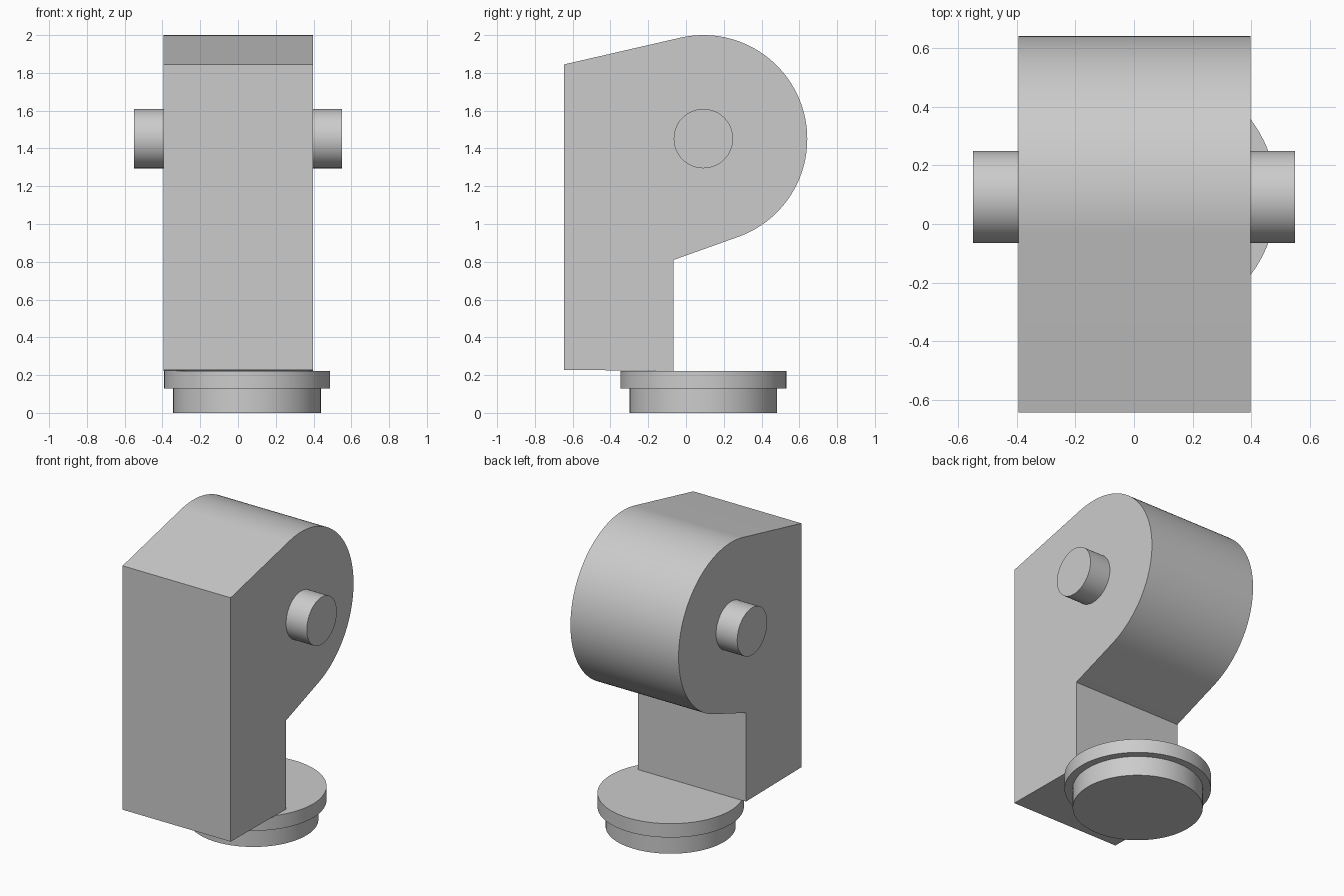
import bpy, bmesh, math
from mathutils import Matrix, Vector

if "Cube" in bpy.data.objects:
    bpy.data.objects.remove(bpy.data.objects["Cube"])


def make_object(name, bm):
    bmesh.ops.recalc_face_normals(bm, faces=bm.faces)
    mesh = bpy.data.meshes.new(name)
    bm.to_mesh(mesh)
    bm.free()
    ob = bpy.data.objects.new(name, mesh)
    bpy.context.collection.objects.link(ob)
    bpy.ops.object.select_all(action='DESELECT')
    bpy.context.view_layer.objects.active = ob
    ob.select_set(True)
    bpy.ops.object.shade_smooth_by_angle(angle=math.radians(10))
    return ob


def cylinder(name, center, radius, depth, axis='Z'):
    bm = bmesh.new()
    rot = Matrix.Rotation(math.pi / 2, 4, 'Y') if axis == 'X' else Matrix()
    bmesh.ops.create_cone(bm, cap_ends=True, segments=96, radius1=radius, radius2=radius,
                          depth=depth, matrix=Matrix.Translation(center) @ rot)
    return make_object(name, bm)


# Body: side profile with a round head, extruded across x
cy, cz, r = 0.092, 1.45, 0.55
x0, x1 = -0.395, 0.398
profile = [(-0.645, 0.228), (-0.645, 1.845)]
start, end, steps = math.radians(102.8), math.radians(-70), 64
for i in range(steps + 1):
    a = start + (end - start) * i / steps
    profile.append((cy + r * math.cos(a), cz + r * math.sin(a)))
profile += [(-0.065, 0.81), (-0.065, 0.222)]

bm = bmesh.new()
face = bm.faces.new([bm.verts.new((x0, y, z)) for y, z in profile])
ext = bmesh.ops.extrude_face_region(bm, geom=[face], use_keep_orig=True)
bmesh.ops.translate(bm, vec=Vector((x1 - x0, 0, 0)),
                    verts=[g for g in ext['geom'] if isinstance(g, bmesh.types.BMVert)])
make_object("body", bm)

# Pivot pin through the head
cylinder("pivot_pin", (0, cy, 1.452), 0.157, 1.1, 'X')

# Stepped round foot
cylinder("foot_flange", (0.048, cy, 0.176), 0.44, 0.092)
cylinder("foot_base", (0.048, cy, 0.065), 0.391, 0.13)
